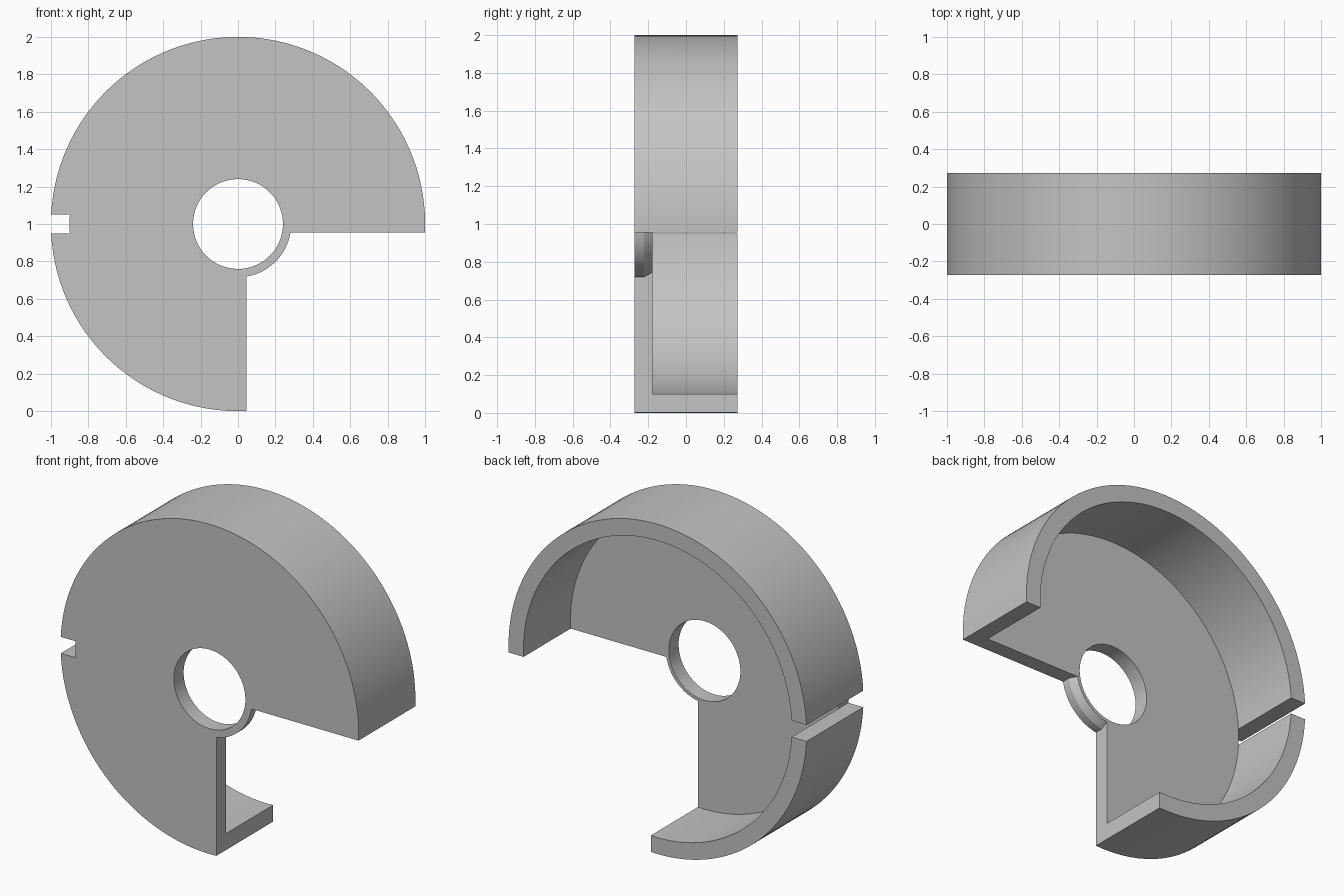
import bpy
import bmesh
from math import asin, cos, sin, pi

if "Cube" in bpy.data.objects:
    bpy.data.objects.remove(bpy.data.objects["Cube"], do_unlink=True)

# Dimensions
HOLE, COLLAR, COLLAR_BACK, INNER, OUTER = 0.24, 0.284, 0.26, 0.9, 1.0
LAYERS = [-0.272, -0.222, -0.178, 0.272]   # front, collar bevel, plate back, rim back
CUT, NOTCH = 0.045, 0.05                   # offset of the quarter cut, half notch width
STEPS = [60, 6, 30, 30]                    # upper body, notch, lower body, open quarter
SECTOR = [s for s, n in enumerate(STEPS) for _ in range(n)]


def radius(band, layer):
    if band == 1 and layer >= 2:
        return COLLAR_BACK
    return (HOLE, COLLAR, INNER, OUTER)[band]


def angle(step, r):
    """Sector borders follow straight cut lines, so they depend on the radius."""
    c, n = asin(CUT / r), asin(NOTCH / r)
    borders = [-c, pi - n, pi + n, 1.5 * pi + c, 2 * pi - c]
    for s, count in enumerate(STEPS):
        if step < count:
            return borders[s] + (borders[s + 1] - borders[s]) * step / count
        step -= count


def is_solid(band, sector, layer):
    if band == 0:
        return layer < 2                      # plate and collar around the hole
    if band == 1:
        return layer < 2 and sector != 3      # plate
    return sector in (0, 2)                   # rim, split by the notch


bm = bmesh.new()
verts = {}
total = len(SECTOR)


def vert(band, step, layer):
    key = (band, step % total, layer)
    if key not in verts:
        r = radius(band, layer)
        a = angle(step % total, r)
        verts[key] = bm.verts.new((r * cos(a), LAYERS[layer], 1 + r * sin(a)))
    return verts[key]


# Collect the cell walls; a wall shared by two cells is inside and dropped
SIDES = [(0, 1, 3, 2), (4, 6, 7, 5), (0, 4, 5, 1), (2, 3, 7, 6), (0, 2, 6, 4), (1, 5, 7, 3)]
walls = {}
for band in range(3):
    for step, sector in enumerate(SECTOR):
        for layer in range(3):
            if not is_solid(band, sector, layer):
                continue
            c = [vert(band + i, step + j, layer + k)
                 for i in (0, 1) for j in (0, 1) for k in (0, 1)]
            for side in SIDES:
                quad = [c[i] for i in side]
                key = frozenset(quad)
                if key in walls:
                    del walls[key]
                else:
                    walls[key] = quad
for quad in walls.values():
    bm.faces.new(quad)
bmesh.ops.delete(bm, geom=[v for v in bm.verts if not v.link_faces], context='VERTS')
bmesh.ops.recalc_face_normals(bm, faces=bm.faces)

mesh = bpy.data.meshes.new("slotted_cover")
bm.to_mesh(mesh)
bm.free()
cover = bpy.data.objects.new("slotted_cover", mesh)
bpy.context.collection.objects.link(cover)

# Plain grey material
grey = bpy.data.materials.new("plain_grey")
grey.use_nodes = True
grey.diffuse_color = (0.55, 0.55, 0.55, 1)
grey.node_tree.nodes["Principled BSDF"].inputs["Base Color"].default_value = (0.55, 0.55, 0.55, 1)
mesh.materials.append(grey)

# Smooth round walls, crisp corners
bpy.ops.object.select_all(action='DESELECT')
cover.select_set(True)
bpy.context.view_layer.objects.active = cover
bpy.ops.object.shade_smooth_by_angle(angle=pi / 7)
